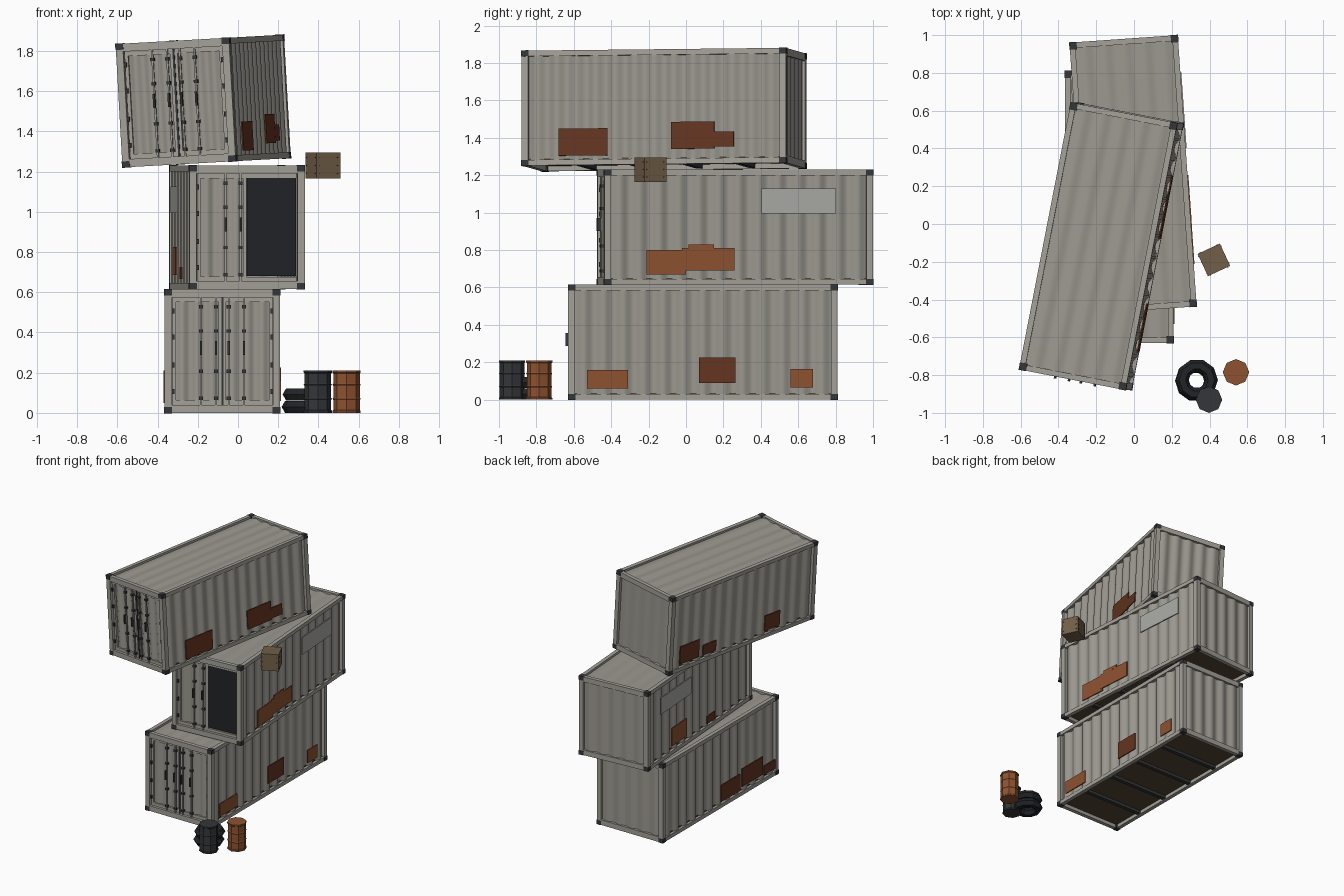
import bpy, bmesh
from math import radians, sin, cos, pi
from mathutils import Matrix, Vector

if "Cube" in bpy.data.objects:
    bpy.data.objects.remove(bpy.data.objects["Cube"])

W, L, H = 0.575, 1.44, 0.615          # one container
hw, hl, hh = W / 2, L / 2, H / 2


def material(name, rgb):
    m = bpy.data.materials.new(name)
    m.diffuse_color = (*rgb, 1)
    m.use_nodes = True
    m.node_tree.nodes["Principled BSDF"].inputs["Base Color"].default_value = m.diffuse_color
    return m


WALL = material("wall_grey", (0.33, 0.315, 0.28))
FRAME = material("frame_grey", (0.37, 0.355, 0.315))
LIGHT = material("pale_patch", (0.40, 0.40, 0.38))
DARK = material("dark_steel", (0.035, 0.037, 0.04))
VOID = material("dark_interior", (0.015, 0.017, 0.02))
RUST = material("rust_orange", (0.27, 0.085, 0.03))
RUST2 = material("rust_dark", (0.13, 0.035, 0.015))
FLOOR = material("floor_brown", (0.09, 0.06, 0.035))
WOOD = material("crate_wood", (0.17, 0.115, 0.065))


def finish(name, bm, mat, M, smooth=False):
    bmesh.ops.recalc_face_normals(bm, faces=bm.faces) if not smooth else None
    me = bpy.data.meshes.new(name)
    bm.to_mesh(me)
    bm.free()
    for p in me.polygons:
        p.use_smooth = smooth
    me.materials.append(mat)
    ob = bpy.data.objects.new(name, me)
    bpy.context.collection.objects.link(ob)
    ob.matrix_world = M
    return ob


def boxes(name, items, mat, M):
    """Several boxes, each (centre, size), in one object."""
    bm = bmesh.new()
    for c, s in items:
        bmesh.ops.create_cube(bm, size=1, matrix=Matrix.Translation(c) @ Matrix.Diagonal((*s, 1)))
    return finish(name, bm, mat, M)


def corrugated(name, centre, u, v, width, height, waves, amp, mat, M):
    """Wavy sheet: waves run along u, ribs along v, facing u x v."""
    u, v, centre = Vector(u), Vector(v), Vector(centre)
    n = u.cross(v)
    bm = bmesh.new()
    steps, prev = waves * 8, None
    for i in range(steps + 1):
        t = i / steps
        p = centre + u * (t - 0.5) * width - n * amp * cos(2 * pi * waves * t)
        pair = [bm.verts.new(p - v * height / 2), bm.verts.new(p + v * height / 2)]
        if prev:
            bm.faces.new((prev[0], pair[0], pair[1], prev[1]))
        prev = pair
    return finish(name, bm, mat, M, True)


def lathe(name, profile, sides, mat, M):
    bm = bmesh.new()
    rings = [[bm.verts.new((r * cos(2 * pi * k / sides), r * sin(2 * pi * k / sides), z))
              for k in range(sides)] for r, z in profile]
    for a, b in zip(rings, rings[1:]):
        for k in range(sides):
            j = (k + 1) % sides
            bm.faces.new((a[k], a[j], b[j], b[k]))
    bm.faces.new(rings[0])
    bm.faces.new(rings[-1])
    return finish(name, bm, mat, M)


def container(tag, M, doors, patches):
    S = (-1, 1)
    # corner posts and rails
    p, r = 0.036, 0.03
    items = [((sx * (hw - p / 2), sy * (hl - p / 2), 0), (p, p, H)) for sx in S for sy in S]
    for sz in S:
        items += [((sx * (hw - r / 2), 0, sz * (hh - r / 2)), (r, L, r)) for sx in S]
        items += [((0, sy * (hl - r / 2), sz * (hh - 0.02)), (W, r, 0.04)) for sy in S]
    boxes(tag + "_frame", items, FRAME, M)
    boxes(tag + "_corner_castings",
          [((sx * (hw - 0.018), sy * (hl - 0.018), sz * (hh - 0.014)), (0.04, 0.04, 0.032))
           for sx in S for sy in S for sz in S], DARK, M)
    # corrugated walls, back and roof
    for s, side in zip(S, ("left", "right")):
        corrugated(f"{tag}_{side}_wall", (s * (hw - 0.015), 0, 0), (0, s, 0), (0, 0, 1),
                   L - 0.06, H - 0.05, 13, 0.011, WALL, M)
    corrugated(tag + "_back_wall", (0, hl - 0.014, 0), (-1, 0, 0), (0, 0, 1),
               W - 0.06, H - 0.06, 5, 0.007, WALL, M)
    corrugated(tag + "_roof", (0, 0, hh - 0.012), (1, 0, 0), (0, 1, 0),
               W - 0.05, L - 0.05, 5, 0.005, WALL, M)
    # floor with cross beams
    boxes(tag + "_floor", [((0, 0, -hh + 0.032), (W - 0.04, L - 0.04, 0.01))], FLOOR, M)
    boxes(tag + "_floor_beams", [((0, (i - 1.5) * 0.288, -hh + 0.016), (W - 0.05, 0.03, 0.024))
                                 for i in range(4)], DARK, M)
    # doors: border, wavy panel, lock rods, brackets, handles, hinges
    dw, dh, y = 0.25, 0.535, -hl + 0.028
    for s in doors:
        cx = s * dw / 2
        side = "left" if s < 0 else "right"
        border = [((cx + e * (dw / 2 - 0.01), y, 0), (0.018, 0.016, dh)) for e in S]
        border += [((cx, y, e * (dh / 2 - 0.012)), (dw - 0.004, 0.016, 0.024)) for e in S]
        boxes(f"{tag}_{side}_door_border", border, FRAME, M)
        corrugated(f"{tag}_{side}_door_panel", (cx, y + 0.004, 0), (1, 0, 0), (0, 0, 1),
                   dw - 0.03, dh - 0.04, 3, 0.008, WALL, M)
        rods = [s * 0.032, s * 0.107]
        boxes(f"{tag}_{side}_lock_rods", [((x, -hl + 0.01, 0), (0.009, 0.009, 0.55)) for x in rods],
              FRAME, M)
        fit = [((x, -hl + 0.011, z), (0.02, 0.018, 0.016)) for x in rods
               for z in (-0.235, -0.1, 0.1, 0.22)]
        fit += [((x, -hl - 0.004, 0.015), (0.01, 0.02, 0.07)) for x in rods]
        fit += [((s * 0.246, -hl + 0.016, z), (0.014, 0.014, 0.025)) for z in (-0.2, -0.07, 0.07, 0.2)]
        boxes(f"{tag}_{side}_door_fittings", fit, DARK, M)
    if len(doors) == 2:
        boxes(tag + "_door_seam", [((0, y - 0.008, 0), (0.01, 0.012, dh))], DARK, M)
    else:
        boxes(tag + "_open_doorway", [((0.123, y, 0.004), (0.246, 0.01, 0.49))], VOID, M)
        boxes(tag + "_doorway_border", [((0.123, y, e * 0.258), (0.25, 0.016, 0.022)) for e in S],
              FRAME, M)
    # patches: side, y from/to, height above container base from/to
    for i, (s, y0, y1, z0, z1, mat) in enumerate(patches):
        boxes(f"{tag}_patch_{i + 1}",
              [((s * (hw + 0.0005 + 0.0004 * i), (y0 + y1) / 2, (z0 + z1) / 2 - hh),
                (0.007, abs(y1 - y0), z1 - z0))], mat, M)


T = Matrix.Translation


def R(deg, axis):
    return Matrix.Rotation(radians(deg), 4, axis)


container("bottom_container", T((-0.078, 0.09, hh)), (-1, 1), [
    (1, -0.62, -0.40, 0.06, 0.16, RUST), (1, -0.02, 0.175, 0.09, 0.225, RUST2),
    (1, 0.47, 0.59, 0.065, 0.165, RUST), (-1, -0.24, 0.0, 0.05, 0.18, RUST2),
    (-1, -0.52, -0.26, 0.07, 0.21, RUST2), (-1, -0.67, -0.53, 0.06, 0.13, RUST2)])
container("middle_container", T((-0.005, 0.262, H + hh)) @ R(4, 'Z'), (-1,), [
    (1, -0.494, -0.284, 0.055, 0.185, RUST), (1, -0.304, -0.024, 0.075, 0.195, RUST),
    (1, -0.27, -0.134, 0.19, 0.215, RUST), (1, 0.121, 0.521, 0.38, 0.515, LIGHT),
    (-1, 0.19, 0.40, 0.07, 0.21, RUST), (-1, -0.2, -0.09, 0.05, 0.11, RUST2),
    (-1, 0.13, 0.55, 0.38, 0.51, LIGHT)])
container("top_container", T((-0.173, -0.118, 1.551)) @ R(-3.2, 'Y') @ R(-11, 'Z'), (-1, 1), [
    (1, -0.517, -0.252, 0.05, 0.195, RUST2), (1, 0.095, 0.33, 0.08, 0.225, RUST2),
    (1, 0.32, 0.437, 0.09, 0.17, RUST2), (-1, 0.43, 0.62, 0.06, 0.2, RUST2),
    (-1, 0.26, 0.39, 0.06, 0.14, RUST2), (-1, -0.37, -0.22, 0.06, 0.18, RUST2)])

# wooden crate with nail heads
C = T((0.423, -0.19, 1.23)) @ R(25, 'Z')
boxes("crate", [((0, 0, 0), (0.13, 0.13, 0.13))], WOOD, C)
boxes("crate_nails", [((a, b, z), (0.005, 0.005, 0.005)) for z in (-0.04, 0, 0.04)
                      for t in (-0.05, 0.05) for e in (-0.065, 0.065)
                      for a, b in ((t, e), (e, t))], DARK, C)

# ribbed barrels
barrel = [(0.07, 0), (0.07, 0.01), (0.066, 0.014), (0.066, 0.064), (0.07, 0.07), (0.066, 0.076),
          (0.066, 0.134), (0.07, 0.14), (0.066, 0.146), (0.066, 0.196), (0.07, 0.2), (0.07, 0.21)]
lathe("dark_barrel", barrel, 8, DARK, T((0.397, -0.93, 0)))
lathe("rusty_barrel", barrel, 8, RUST, T((0.54, -0.785, 0)))

# two stacked tyres
for i, (x, y) in enumerate(((0.328, -0.83), (0.333, -0.826))):
    bpy.ops.mesh.primitive_torus_add(major_segments=10, minor_segments=6, major_radius=0.077,
                                     minor_radius=0.034, location=(x, y, 0.03 + 0.062 * i))
    tyre = bpy.context.object
    tyre.name = f"tyre_{i + 1}"
    tyre.data.materials.append(VOID)
